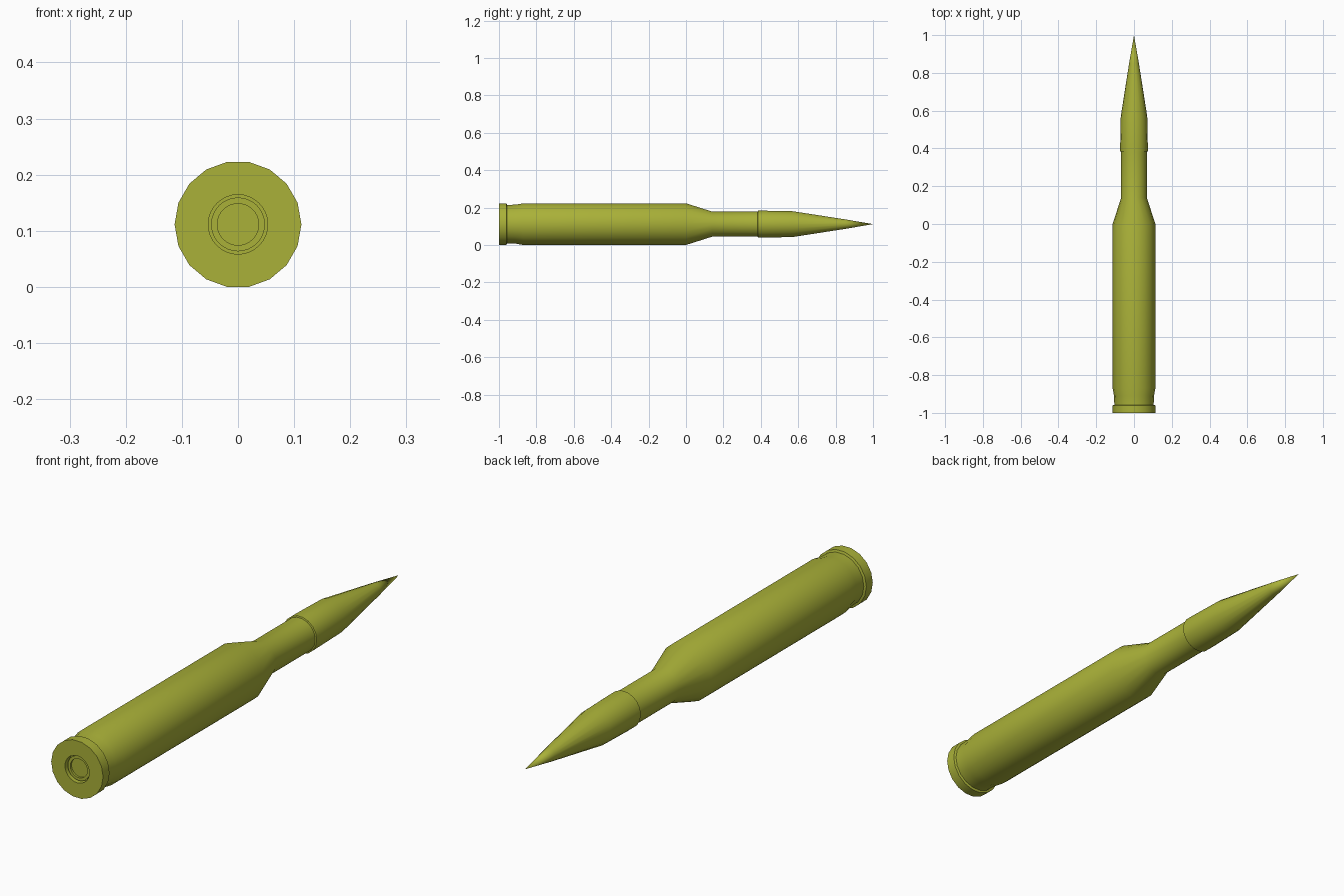
import bpy, bmesh, math

if "Cube" in bpy.data.objects:
    bpy.data.objects.remove(bpy.data.objects["Cube"])

R = 0.113
CZ = R * math.cos(math.radians(10))   # 18-gon rests on a flat

mat = bpy.data.materials.new("olive")
mat.diffuse_color = (0.40, 0.44, 0.04, 1)
mat.use_nodes = True
mat.node_tree.nodes["Principled BSDF"].inputs["Base Color"].default_value = mat.diffuse_color


def lathe(name, profile, sides):
    """Closed solid of revolution about the y axis from (y, radius) pairs."""
    bm = bmesh.new()
    rings = []
    for y, r in profile:
        if r == 0:
            rings.append([bm.verts.new((0, y, CZ))])
            continue
        rings.append([bm.verts.new((r * math.cos(2 * math.pi * i / sides), y,
                                    CZ + r * math.sin(2 * math.pi * i / sides)))
                      for i in range(sides)])
    for a, b in zip(rings, rings[1:]):
        for i in range(sides):
            j = (i + 1) % sides
            if len(b) == 1:
                bm.faces.new((a[i], a[j], b[0]))
            else:
                bm.faces.new((a[i], a[j], b[j], b[i]))
    for ring in (rings[0], rings[-1]):
        if len(ring) > 1:
            bm.faces.new(ring)
    bmesh.ops.recalc_face_normals(bm, faces=bm.faces)
    me = bpy.data.meshes.new(name)
    bm.to_mesh(me)
    bm.free()
    ob = bpy.data.objects.new(name, me)
    bpy.context.collection.objects.link(ob)
    me.materials.append(mat)
    return ob


def smooth(ob):
    bpy.ops.object.select_all(action='DESELECT')
    ob.select_set(True)
    bpy.context.view_layer.objects.active = ob
    bpy.ops.object.shade_smooth_by_angle(angle=math.radians(30))


# Case: rim, extractor groove, body, shoulder, neck
case = lathe("case", [(-1, R), (-0.96, R), (-0.957, 0.104), (-0.91, 0.106),
                      (-0.87, R), (0, R), (0.14, 0.068), (0.39, 0.068)], 18)

# Round pocket in the base
cutter = lathe("pocket_cutter", [(-1.05, 0.053), (-0.975, 0.053)], 32)
cut = case.modifiers.new("pocket", 'BOOLEAN')
cut.operation = 'DIFFERENCE'
cut.object = cutter
bpy.context.view_layer.objects.active = case
bpy.ops.object.modifier_apply(modifier=cut.name)
bpy.data.objects.remove(cutter)

# Stepped primer disc sitting in the pocket
primer = lathe("primer", [(-0.97, 0.048), (-0.99, 0.048), (-0.99, 0.037),
                          (-0.982, 0.037)], 32)

# Pointed tip
tip = lathe("tip", [(0.383, 0.068), (0.385, 0.073), (0.42, 0.073), (0.57, 0.070),
                    (0.85, 0.026), (1.0, 0)], 18)

for ob in (case, primer, tip):
    smooth(ob)
